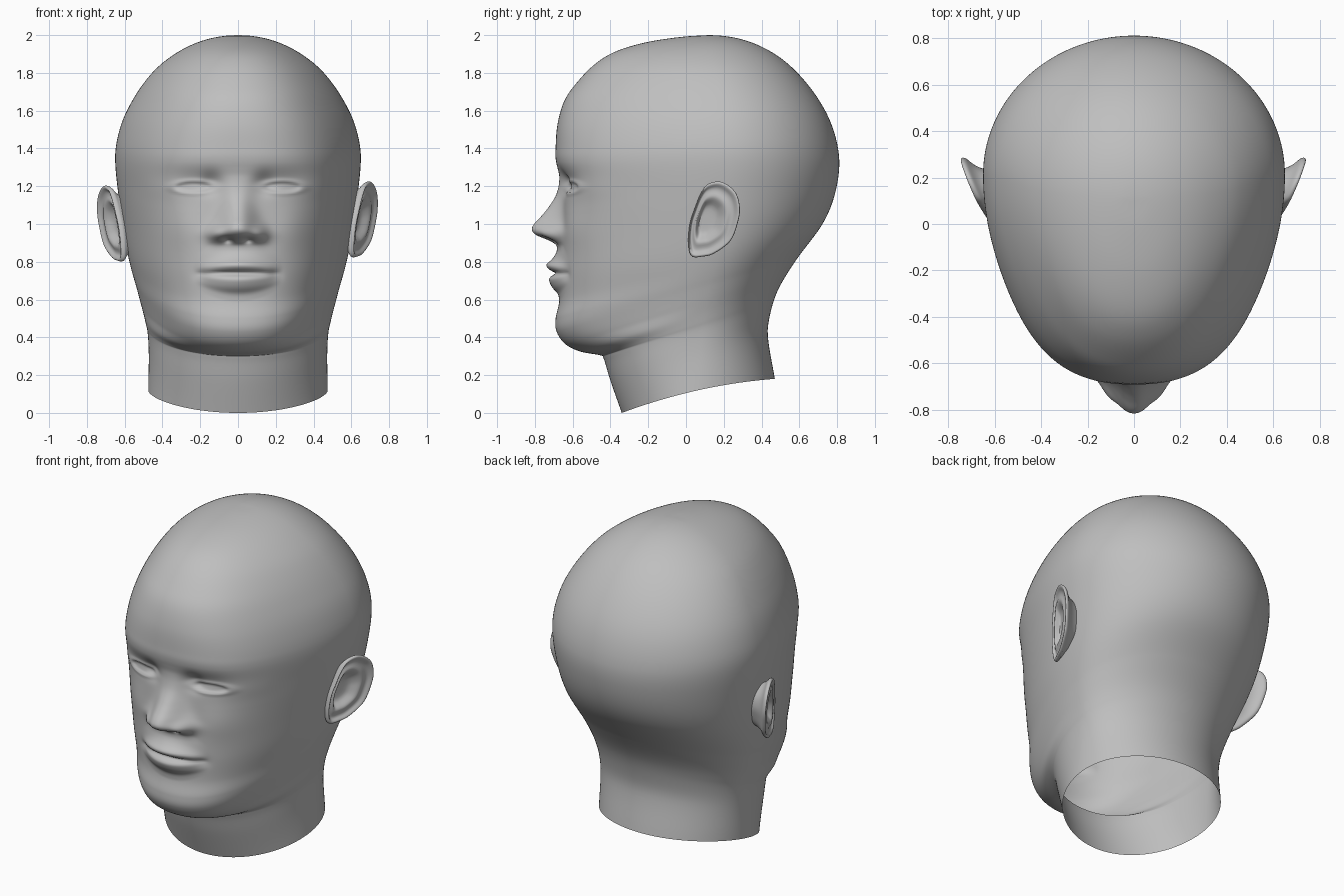
import bpy, bmesh, math

if "Cube" in bpy.data.objects:
    bpy.data.objects.remove(bpy.data.objects["Cube"])

grey = bpy.data.materials.new("plain grey")
grey.diffuse_color = (0.52, 0.52, 0.52, 1)
grey.use_nodes = True
grey.node_tree.nodes["Principled BSDF"].inputs["Base Color"].default_value = grey.diffuse_color


def curve(pts, t):
    """Smooth interpolation through (t, value) points, clamped at the ends."""
    if t <= pts[0][0]:
        return pts[0][1]
    if t >= pts[-1][0]:
        return pts[-1][1]
    i = 0
    while pts[i + 1][0] < t:
        i += 1

    def slope(k):
        a, b = pts[max(k - 1, 0)], pts[min(k + 1, len(pts) - 1)]
        return (b[1] - a[1]) / (b[0] - a[0])
    (t0, v0), (t1, v1) = pts[i], pts[i + 1]
    d = t1 - t0
    u = (t - t0) / d
    return ((2*u**3 - 3*u**2 + 1) * v0 + (u**3 - 2*u**2 + u) * d * slope(i)
            + (3*u**2 - 2*u**3) * v1 + (u**3 - u**2) * d * slope(i + 1))


def loft(name, rings):
    """Skin closed rings of equal point count into one smooth object."""
    bm = bmesh.new()
    rows = [[bm.verts.new(p) for p in r] for r in rings]
    n = len(rows[0])
    for a, b in zip(rows, rows[1:]):
        for j in range(n):
            k = (j + 1) % n
            bm.faces.new((a[j], a[k], b[k], b[j]))
    bmesh.ops.remove_doubles(bm, verts=bm.verts, dist=1e-5)
    bmesh.ops.recalc_face_normals(bm, faces=bm.faces)
    for f in bm.faces:
        f.smooth = True
    me = bpy.data.meshes.new(name)
    bm.to_mesh(me)
    bm.free()
    me.materials.append(grey)
    ob = bpy.data.objects.new(name, me)
    bpy.context.collection.objects.link(ob)
    return ob


# Head cross-sections, neck to crown: front y, front z, back z
SECTIONS = [
    (-.34, 0, .18), (-.40, .17, .38), (-.435, .285, .54), (-.455, .305, .61),
    (-.56, .325, .67), (-.64, .365, .73), (-.685, .43, .79), (-.69, .50, .85),
    (-.67, .60, .91), (-.67, .75, .99), (-.663, .90, 1.07), (-.655, 1.05, 1.16),
    (-.655, 1.20, 1.25), (-.688, 1.33, 1.34), (-.69, 1.41, 1.42), (-.68, 1.53, 1.53),
    (-.645, 1.65, 1.65), (-.585, 1.74, 1.74), (-.49, 1.84, 1.84), (-.38, 1.91, 1.91),
    (-.22, 1.96, 1.96), (-.03, 1.99, 1.99), (.12, 2.0, 2.0)]


def crown_key(z):
    return -math.sqrt(max(0, 2 - z))   # makes the round crown smooth


# Back profile and half width by back height
BACK = [(crown_key(z), y) for z, y in [
    (.18, .47), (.41, .433), (.52, .445), (.65, .487), (.8, .577), (.98, .71), (1.1, .77),
    (1.24, .805), (1.36, .81), (1.5, .78), (1.63, .72), (1.79, .6), (1.9, .47),
    (1.98, .286), (2, .12)]]
WIDTH = [(crown_key(z), w) for z, w in [
    (.18, .475), (.42, .473), (.6, .487), (.8, .537), (.98, .592), (1.16, .628),
    (1.33, .65), (1.45, .64), (1.6, .588), (1.8, .455), (1.9, .335), (1.97, .19), (2, 0)]]
WIDEST_Y = [(.18, .07), (.7, .1), (1.1, .2), (1.6, .2), (1.9, .13), (2, .12)]
SQUARENESS = [(0, 2), (.5, 2.15), (.8, 2.25), (1.2, 2.4), (1.4, 2.3), (1.6, 2.15), (2, 2)]
TAPER = [(0, 0), (.3, 0), (.36, .3), (.5, .33), (.7, .26), (1.0, .24), (1.5, .24), (2, .1)]

# Face relief: nose height and half width by z, lip height by z
NOSE_H = [(.86, 0), (.89, .015), (.915, .065), (.94, .13), (.968, .157), (1.0, .147),
          (1.04, .112), (1.08, .08), (1.16, .03), (1.25, .004), (1.3, 0)]
NOSE_W = [(.88, .115), (.95, .118), (1.0, .1), (1.1, .08), (1.2, .07), (1.3, .07)]
LIPS = [(.59, 0), (.63, .01), (.66, .036), (.685, .05), (.71, .055), (.728, .037),
        (.738, .018), (.748, .035), (.762, .058), (.785, .07), (.81, .045),
        (.84, .025), (.89, .01), (.93, 0)]


def bump(x, z, cx, cz, sx, sz):
    return math.exp(-((x - cx) / sx) ** 2 - ((z - cz) / sz) ** 2)


def relief(x, z):
    """Forward displacement of the face at x, z."""
    x = abs(x)
    if x > .6 or z < .5 or z > 1.5:
        return 0
    # nose, wings, nostrils
    h = curve(NOSE_H, z) * math.exp(-(x / curve(NOSE_W, z)) ** 2.3)
    h += .03 * bump(x, z, .115, .945, .04, .045)
    h -= .035 * bump(x, z, .052, .915, .024, .014)
    # lips and mouth corners
    k = max(0, 1 - (x / .235) ** 2)
    h += k ** 1.6 * curve(LIPS, .738 + (z - .738) / (.45 + .55 * k))
    h -= .01 * bump(x, z, .2, .735, .035, .03)
    # eye socket, cheek
    h -= .03 * bump(x, z, .14, 1.215, .055, .055)
    h -= .03 * bump(x, z, .23, 1.215, .13, .065)
    h += .012 * bump(x, z, .28, .98, .11, .11)
    # eyelids around a recessed eye
    e = math.hypot((x - .235) / .095, (z - 1.195) / .027)
    if e < 5:
        h += .018 * math.exp(-(e / 2.2) ** 2)
        h += .006 * math.exp(-((e - 1.2) / .35) ** 2)
        h -= .008 / (1 + math.exp((e - .95) * 14))
    return h


# Head and open neck
N = 300
cols = [[(i, s[c]) for i, s in enumerate(SECTIONS)] for c in range(3)]
params = []
for i in range(len(SECTIONS) - 1):
    sub = 16 if 6 <= i < 14 else 6
    params += [i + j / sub for j in range(sub)]
params.append(len(SECTIONS) - 1)
rings = []
for t in params:
    yf, zf, zb = [curve(c, t) for c in cols]
    yb, w = curve(BACK, crown_key(zb)), curve(WIDTH, crown_key(zb))
    yc = curve(WIDEST_Y, zb)
    pf, taper = curve(SQUARENESS, zf), curve(TAPER, zf)
    bow = .03 * max(0, 1 - zf / .3)
    ring = []
    for j in range(N):
        a = 2 * math.pi * j / N
        a -= .5 * math.sin(a)          # denser points on the face
        c, s = math.cos(a), math.sin(a)
        p = pf if c > 0 else 2
        x = math.copysign(w * abs(s) ** (2 / p), s)
        m = abs(c) ** (2 / p)
        if c > 0:
            x *= 1 - taper * m * m * (1 - m) * 1.6
            y = yc + (yf - yc) * m
        else:
            y = yc + (yb - yc) * m
        u = (y - yf) / max(yb - yf, 1e-6)
        z = zf + (zb - zf) * u + bow * 4 * u * (1 - u)
        if y < -.25:
            y -= relief(x, z) * min(1, (-.25 - y) / .15)
        ring.append((x, y, z))
    rings.append(ring)
loft("head", rings)

# Ears: outline (y, z), and nested rings (scale, outward offset) from bowl over rim to root
OUTLINE = [(.03, .83), (.09, .828), (.15, .845), (.235, .91), (.275, 1.01), (.285, 1.09),
           (.26, 1.17), (.19, 1.222), (.12, 1.213), (.08, 1.165), (.045, 1.08),
           (.02, 1.0), (.012, .90)]
EAR = [(0, -.034), (.2, -.034), (.36, -.03), (.47, -.014), (.56, 0), (.64, .003),
       (.74, -.004), (.83, -.004), (.89, .004), (.94, .01), (.98, .008), (1, 0),
       (.99, -.01), (.95, -.018), (.88, -.028), (.8, -.045), (.73, -.075), (.68, -.12)]
n = len(OUTLINE)
wrapped = [(i, OUTLINE[i % n]) for i in range(-2, n + 3)]
ys = [(i, p[0]) for i, p in wrapped]
zs = [(i, p[1]) for i, p in wrapped]
M = 78
edge = [(curve(ys, n * j / M), curve(zs, n * j / M)) for j in range(M)]
profile_s = [(i, e[0]) for i, e in enumerate(EAR)]
profile_d = [(i, e[1]) for i, e in enumerate(EAR)]
CY, CZ = .10, 1.02
for name, side, dx, dz in (("right_ear", 1, 0, 0), ("left_ear", -1, .006, -.022)):
    rings = []
    for q in range(2 * len(EAR) - 1):
        s, d = curve(profile_s, q / 2), curve(profile_d, q / 2)
        ring = []
        for ey, ez in edge:
            y, z = CY + (ey - CY) * s, CZ + (ez - CZ) * s
            x = .617 + .42 * (y - .02) + .08 * (z - 1.03) + d + dx
            ring.append((side * x, y, z + dz))
        rings.append(ring)
    loft(name, rings)
